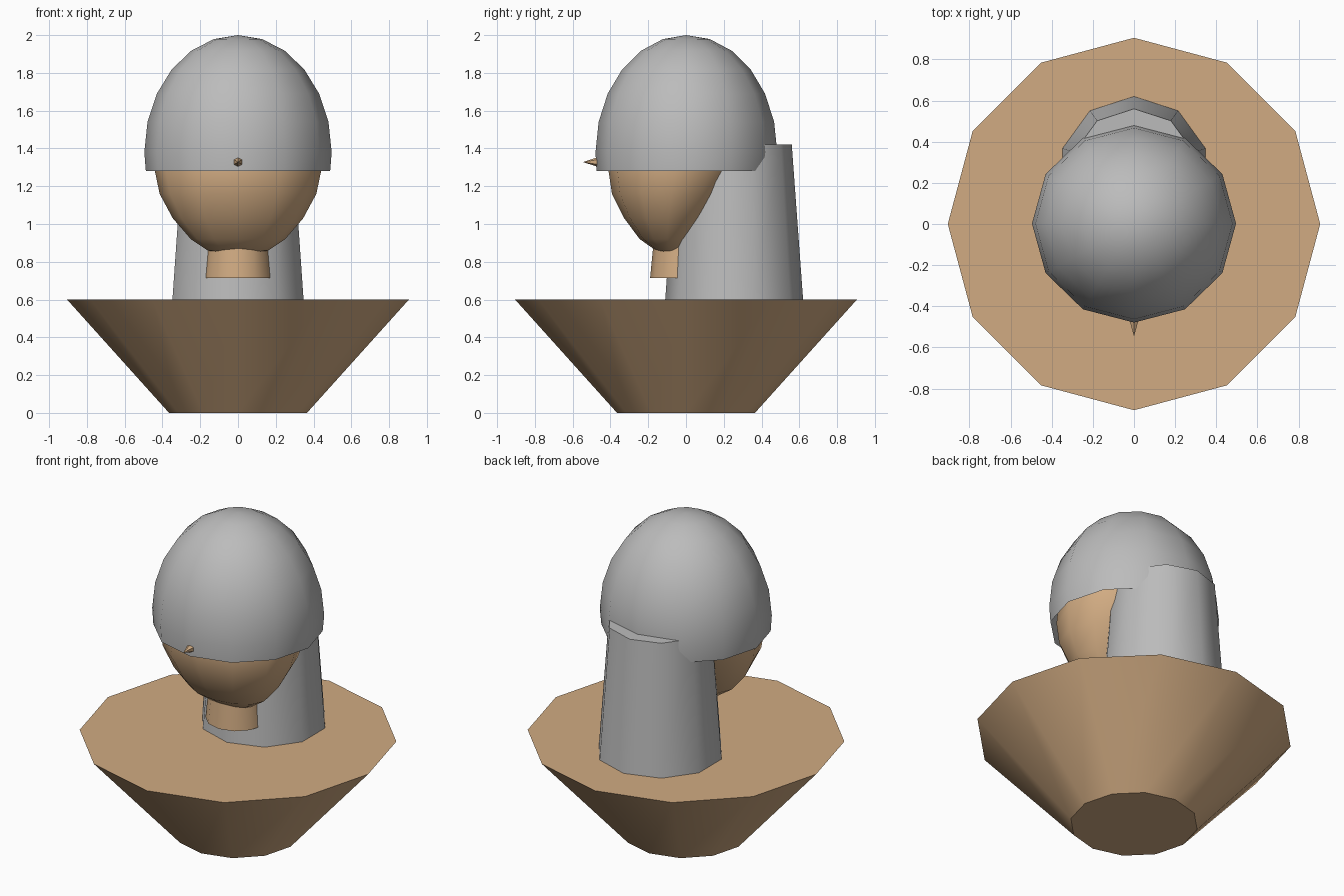
import bpy, bmesh, math

if "Cube" in bpy.data.objects:
    bpy.data.objects.remove(bpy.data.objects["Cube"])


def material(name, rgb):
    m = bpy.data.materials.new(name)
    m.diffuse_color = (*rgb, 1)
    m.use_nodes = True
    m.node_tree.nodes["Principled BSDF"].inputs["Base Color"].default_value = m.diffuse_color
    return m


TAN = material("tan", (0.64, 0.41, 0.225))
GREY = material("grey", (0.50, 0.50, 0.50))


def loft(name, rings, sides, mat, phase=0.0, cap_bottom=True, cap_top=True):
    """Stack elliptical rings (z, centre_y, radius_x, radius_y) into a smooth solid."""
    bm = bmesh.new()
    loops = []
    for z, cy, rx, ry in rings:
        loop = []
        for i in range(sides):
            a = phase + 2 * math.pi * i / sides
            loop.append(bm.verts.new((rx * math.cos(a), cy + ry * math.sin(a), z)))
        loops.append(loop)
    for lo, hi in zip(loops, loops[1:]):
        for i in range(sides):
            j = (i + 1) % sides
            bm.faces.new((lo[i], lo[j], hi[j], hi[i]))
    if cap_bottom:
        bm.faces.new(loops[0][::-1])
    if cap_top:
        bm.faces.new(loops[-1])
    bmesh.ops.remove_doubles(bm, verts=bm.verts, dist=0.0005)
    mesh = bpy.data.meshes.new(name)
    bm.to_mesh(mesh)
    bm.free()
    mesh.materials.append(mat)
    ob = bpy.data.objects.new(name, mesh)
    bpy.context.collection.objects.link(ob)
    bpy.ops.object.select_all(action='DESELECT')
    ob.select_set(True)
    bpy.context.view_layer.objects.active = ob
    bpy.ops.object.shade_smooth_by_angle(angle=math.radians(45))
    return ob


# Flared bust base
loft("shoulder_base", [(0, 0, 0.365, 0.365), (0.6, 0, 0.905, 0.905)], 12, TAN)

# Grey tapered column behind the head
loft("back_column", [(0.6, 0.255, 0.365, 0.365), (1.42, 0.255, 0.305, 0.305)],
     10, GREY, phase=math.pi / 2)

# Short neck under the chin
loft("neck", [(0.715, -0.01, 0.18, 0.18), (0.92, -0.01, 0.16, 0.16)], 12, TAN)

# Egg-shaped head, leaning forward at the chin
loft("head", [
    (0.845, -0.09, 0.08, 0.035),
    (0.86, -0.09, 0.16, 0.07),
    (0.92, -0.098, 0.25, 0.147),
    (1.03, -0.092, 0.345, 0.235),
    (1.16, -0.077, 0.415, 0.315),
    (1.28, -0.055, 0.44, 0.355),
    (1.40, -0.035, 0.44, 0.36),
    (1.60, 0.0, 0.37, 0.31),
    (1.75, 0.02, 0.25, 0.21),
    (1.82, 0.03, 0.10, 0.08),
], 12, TAN)

# Open-bottomed domed helmet
dome = [(1.28, 0, 0.488, 0.474)]
for k in range(6):
    a = math.radians(15 * k)
    dome.append((1.38 + 0.62 * math.sin(a), 0.002,
                 0.496 * math.cos(a), 0.481 * math.cos(a)))
dome.append((2.0, 0.002, 0, 0))
loft("helmet", dome, 12, GREY, cap_bottom=False, cap_top=False)

# Small pointed spike on the helmet front
spike = loft("front_spike", [(0, 0, 0.028, 0.028), (0.085, 0, 0, 0)], 6, TAN,
             phase=math.pi / 2, cap_top=False)
spike.rotation_euler = (math.radians(90), 0, 0)
spike.location = (0, -0.46, 1.328)
